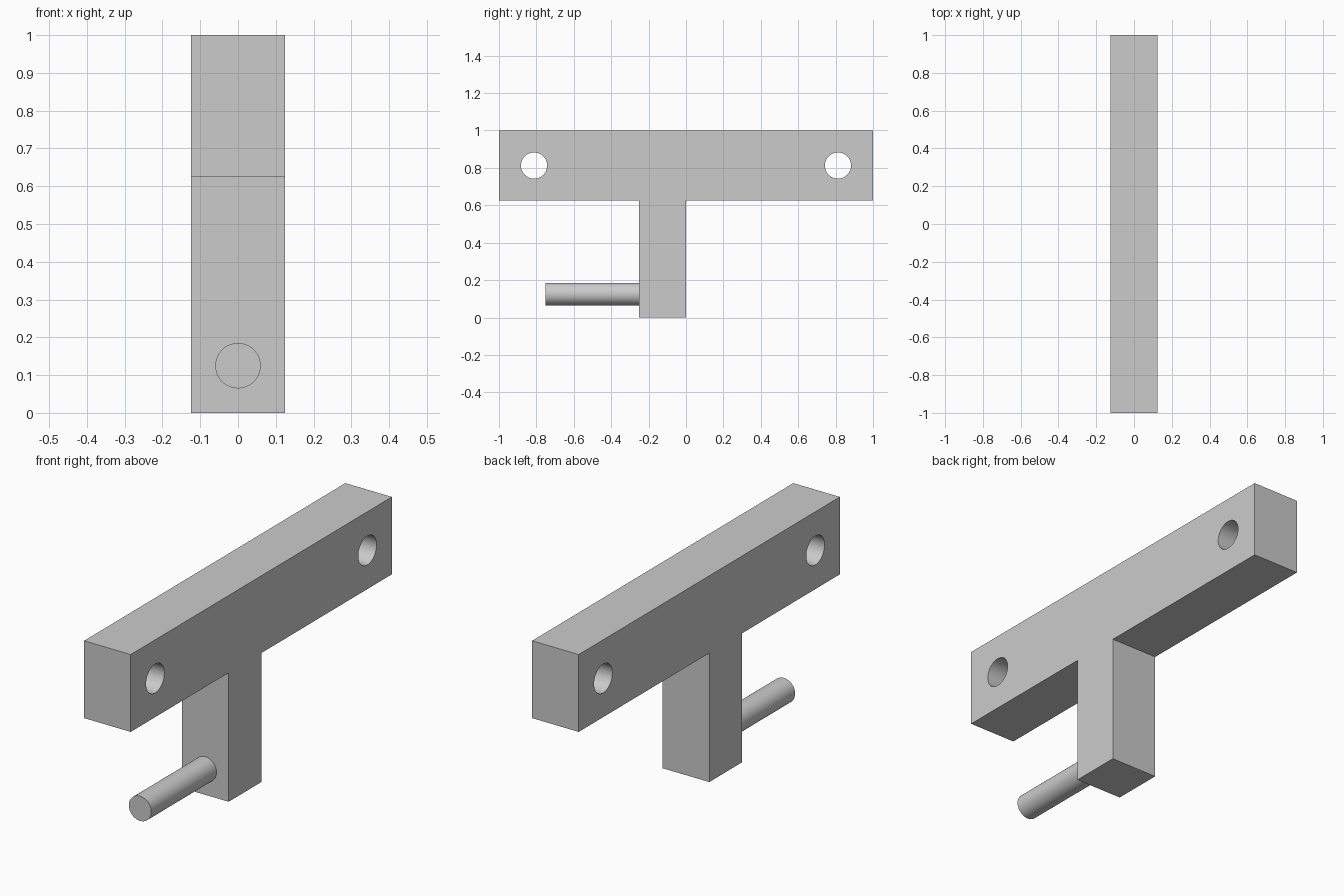
import bpy, bmesh
from math import radians
from mathutils import Matrix

cube = bpy.data.objects.get("Cube")
if cube:
    bpy.data.objects.remove(cube, do_unlink=True)

GREY = (0.6, 0.6, 0.6, 1.0)
grey = bpy.data.materials.new("plain grey")
grey.use_nodes = True
grey.diffuse_color = GREY
grey.node_tree.nodes["Principled BSDF"].inputs["Base Color"].default_value = GREY


def make_object(name, bm):
    bmesh.ops.recalc_face_normals(bm, faces=bm.faces)
    mesh = bpy.data.meshes.new(name)
    bm.to_mesh(mesh)
    bm.free()
    mesh.materials.append(grey)
    obj = bpy.data.objects.new(name, mesh)
    bpy.context.collection.objects.link(obj)
    return obj


def cylinder(name, radius, length, centre, axis):
    bm = bmesh.new()
    turn = Matrix.Rotation(radians(90), 4, axis)
    bmesh.ops.create_cone(bm, cap_ends=True, segments=64, radius1=radius,
                          radius2=radius, depth=length,
                          matrix=Matrix.Translation(centre) @ turn)
    return make_object(name, bm)


def smooth(obj):
    bpy.ops.object.select_all(action='DESELECT')
    obj.select_set(True)
    bpy.context.view_layer.objects.active = obj
    bpy.ops.object.shade_smooth_by_angle(angle=radians(30))


# T-shaped body: side profile extruded across its width
half_width = 0.125
profile = [(-1, 1), (-1, 0.625), (-0.25, 0.625), (-0.25, 0),
           (0, 0), (0, 0.625), (1, 0.625), (1, 1)]
bm = bmesh.new()
side = bm.faces.new([bm.verts.new((-half_width, y, z)) for y, z in profile])
ext = bmesh.ops.extrude_face_region(bm, geom=[side])
bmesh.ops.translate(bm, vec=(2 * half_width, 0, 0),
                    verts=[v for v in ext["geom"] if isinstance(v, bmesh.types.BMVert)])
body = make_object("t_bracket", bm)

# Through holes near both ends of the beam
cutters = [cylinder("hole_cutter", 0.07, 0.6, (0, y, 0.8125), 'Y')
           for y in (-0.8125, 0.8125)]
bpy.context.view_layer.objects.active = body
for cutter in cutters:
    cutter.hide_render = True
    mod = body.modifiers.new("hole", 'BOOLEAN')
    mod.operation = 'DIFFERENCE'
    mod.solver = 'EXACT'
    mod.object = cutter
    bpy.ops.object.modifier_apply(modifier=mod.name)
    bpy.data.objects.remove(cutter, do_unlink=True)
smooth(body)

# Round pin standing out from the foot of the post
pin = cylinder("pin", 0.06, 0.5, (0, -0.5, 0.125), 'X')
smooth(pin)
